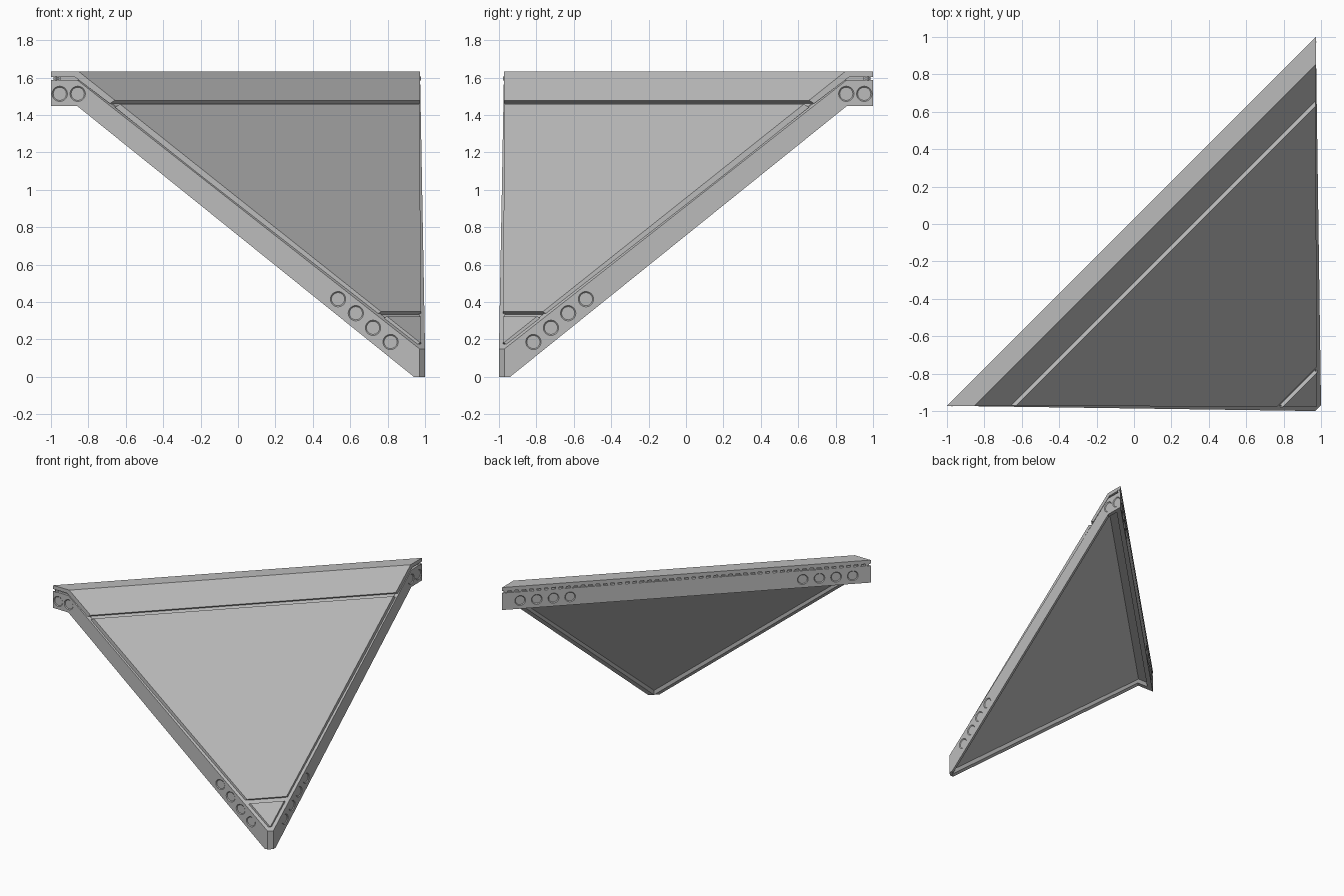
import bpy, bmesh, math
from mathutils import Vector

if "Cube" in bpy.data.objects:
    bpy.data.objects.remove(bpy.data.objects["Cube"])

R2 = math.sqrt(2)
Y0 = -0.972                           # front edge line at x = -1
S = 0.028 / 1.97                      # slight outward lean of the rails
COVER_S = 0.008 / 1.97                # smaller lean of the cover plates
GREY = bpy.data.materials.new("mid_grey")
GREY.diffuse_color = (0.5, 0.5, 0.5, 1)
GREY.use_nodes = True
GREY.node_tree.nodes["Principled BSDF"].inputs["Base Color"].default_value = GREY.diffuse_color


def mirror(p):
    """Reflect across the panel's vertical symmetry plane."""
    return Vector((-p[1], -p[0], p[2]))


def u_at(x):
    """Distance from the back edge toward the tip, for x on the front edge."""
    return (x - Y0 + S * (x + 1)) / R2


def edge(u, z, inset=0.0, s=S):
    """Point on the front edge line, moved inward by inset."""
    x = (R2 * u + Y0 - s + inset) / (1 + s)
    return Vector((x, x - R2 * u, z))


def slope(u, depth=0.0):
    """Profile point (u, z) on the sloping face, sunk along its normal."""
    return (u - depth * 0.746, 1.633 - 1.12 * (u - 0.085) - depth * 0.666)


def finish(bm, name):
    bmesh.ops.recalc_face_normals(bm, faces=bm.faces)
    me = bpy.data.meshes.new(name)
    bm.to_mesh(me)
    bm.free()
    me.materials.append(GREY)
    ob = bpy.data.objects.new(name, me)
    bpy.context.collection.objects.link(ob)
    return ob


def loft(name, ring_a, ring_b):
    bm = bmesh.new()
    a = [bm.verts.new(p) for p in ring_a]
    b = [bm.verts.new(p) for p in ring_b]
    n = len(a)
    bm.faces.new(a)
    bm.faces.new(b[::-1])
    for i in range(n):
        j = (i + 1) % n
        bm.faces.new((a[i], b[i], b[j], a[j]))
    return finish(bm, name)


def across(name, profile, inset, s=S):
    """Profile in (u, z) spanning from the front edge to the right edge."""
    ring = [edge(u, z, inset, s) for u, z in profile]
    return loft(name, ring, [mirror(p) for p in ring])


def cut_recesses(ob, centres, normal):
    """Shallow round dishes with sloped walls in a flat outer face."""
    bm = bmesh.new()
    rot = Vector(normal).to_track_quat('Z', 'Y').to_matrix().to_4x4()
    for c in centres:
        m = rot.copy()
        m.translation = c
        bmesh.ops.create_cone(bm, cap_ends=True, segments=28, radius1=0.035,
                              radius2=0.047, depth=0.011, matrix=m)
    cutter = finish(bm, "recess_cutter")
    cutter.hide_render = True
    mod = ob.modifiers.new("recesses", 'BOOLEAN')
    mod.operation = 'DIFFERENCE'
    mod.solver = 'EXACT'
    mod.object = cutter
    bpy.context.view_layer.update()
    dg = bpy.context.evaluated_depsgraph_get()
    me = bpy.data.meshes.new_from_object(ob.evaluated_get(dg))
    ob.modifiers.clear()
    ob.data = me
    bpy.data.objects.remove(cutter)


# Raised cover plates, separated by two grooves
D = 0.026
BACK = u_at(-1)
across("upper_cover", [(BACK, 1.633), (0.085, 1.633), slope(0.223), slope(0.223, D),
                       (0.071, 1.603), (BACK, 1.603)], 0.0, COVER_S)
for name, u0, u1 in (("main_cover", 0.241, 1.232), ("tip_cover", 1.254, 1.38)):
    across(name, [slope(u0), slope(u1), slope(u1, D), slope(u0, D)], 0.002, COVER_S)

# Recessed core under the covers; its lower side is the underside of the panel
across("panel_core", [(0.0, 1.605), (0.072, 1.605), slope(1.395, 0.024),
                      slope(1.455, 0.104), (0.076, 1.484), (0.0, 1.484)], 0.02)

# Side rails on the front and right edges
RAIL = [(-1, 1.587), (-0.86, 1.587), (0.97, 0.15), (0.97, 0),
        (0.94, 0), (-0.86, 1.448), (-1, 1.448)]
HOLES = [(-0.953, 1.513), (-0.857, 1.513), (0.535, 0.415),
         (0.63, 0.34), (0.722, 0.262), (0.816, 0.186)]
outer = [edge(u_at(x), z) for x, z in RAIL]
inner = [edge(u_at(x), z, 0.03) for x, z in RAIL]
spots = [edge(u_at(x), z) for x, z in HOLES]
normal = Vector((-S, -1, 0))
front = loft("front_rail", outer, inner)
cut_recesses(front, spots, normal)
right = loft("right_rail", [mirror(p) for p in outer], [mirror(p) for p in inner])
cut_recesses(right, [mirror(p) for p in spots], mirror(normal))

# Back rail along the top edge, four recesses near each end
back = across("back_rail", [(BACK, 1.587), (BACK + 0.035, 1.587),
                            (BACK + 0.035, 1.448), (BACK, 1.448)], 0.015)
a = Vector((-1, Y0, 1.515))
b = mirror(a)
along = (b - a).normalized()
dist = [0.137, 0.263, 0.389, 0.515]
cut_recesses(back, [a + along * d for d in dist] + [b - along * d for d in dist],
             (-1, 1, 0))

# Row of small pegs in the groove above the back rail
bm = bmesh.new()
inward = Vector((1, -1, 0)) / R2
for i in range(50):
    p = a.lerp(b, (i + 0.5) / 50) + inward * 0.013
    p.z = 1.595
    for v in bmesh.ops.create_cube(bm, size=1)["verts"]:
        c = v.co.copy()
        v.co = p + along * c.x * 0.026 + inward * c.y * 0.02
        v.co.z += c.z * 0.02
finish(bm, "groove_pegs")
